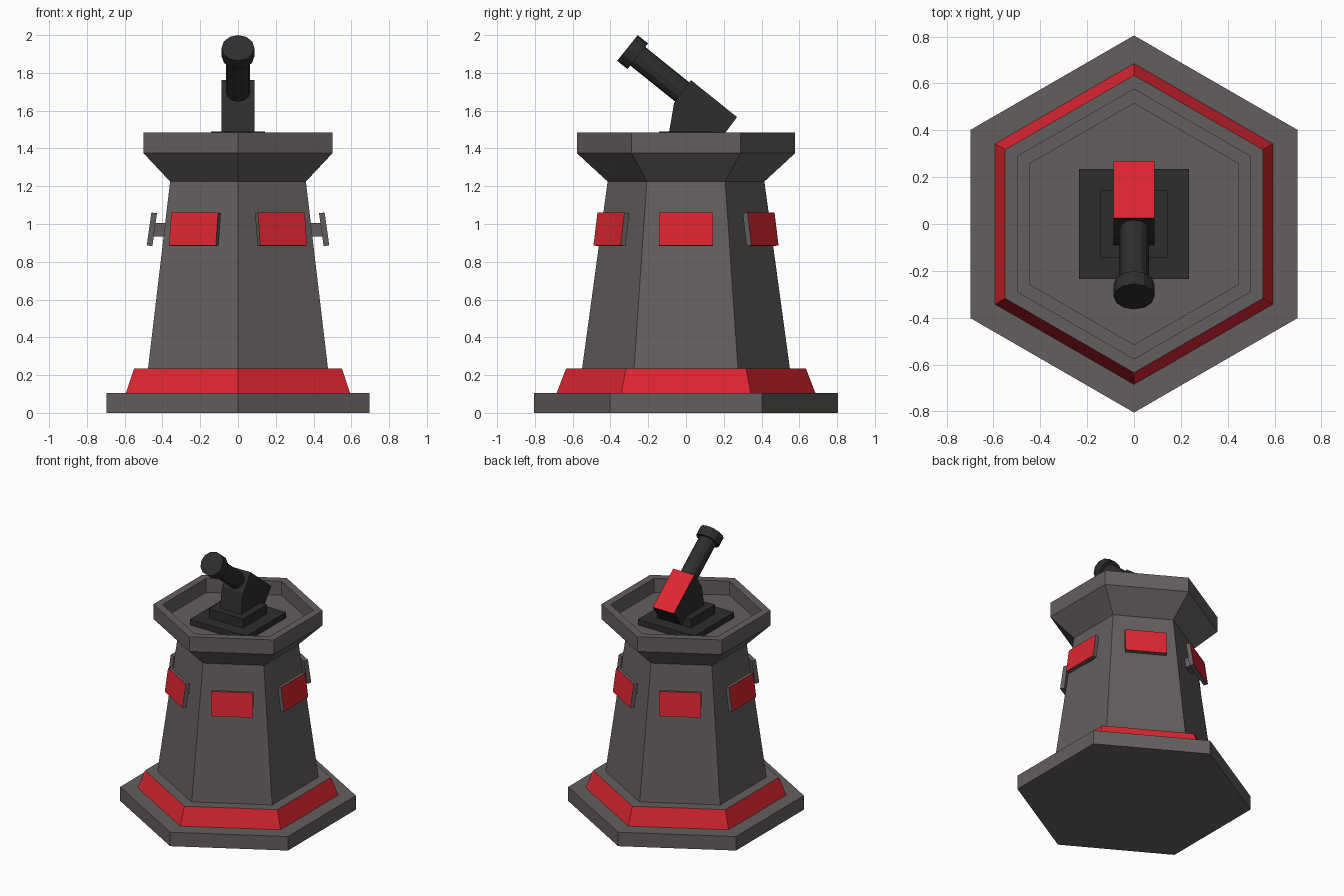
import bpy, bmesh, math
from mathutils import Matrix, Vector

if "Cube" in bpy.data.objects:
    bpy.data.objects.remove(bpy.data.objects["Cube"], do_unlink=True)


def material(name, rgb):
    m = bpy.data.materials.new(name)
    m.use_nodes = True
    m.diffuse_color = (*rgb, 1)
    bsdf = next(n for n in m.node_tree.nodes if n.type == "BSDF_PRINCIPLED")
    bsdf.inputs["Base Color"].default_value = (*rgb, 1)
    return m


GREY = material("stone grey", (0.13, 0.114, 0.114))
RED = material("signal red", (0.72, 0.019, 0.03))
DARK = material("gunmetal", (0.027, 0.027, 0.027))


def finish(name, bm, mats, rule=None):
    """Turn a bmesh into an object; rule picks the faces of the second material."""
    bmesh.ops.recalc_face_normals(bm, faces=bm.faces)
    bm.normal_update()
    for f in bm.faces:
        f.material_index = int(bool(rule and rule(f)))
    mesh = bpy.data.meshes.new(name)
    bm.to_mesh(mesh)
    bm.free()
    for m in mats:
        mesh.materials.append(m)
    ob = bpy.data.objects.new(name, mesh)
    bpy.context.scene.collection.objects.link(ob)
    return ob


def hex_stack(name, profile, mats, rule=None):
    """Six-sided solid through (radius, height) rings, capped at both ends."""
    bm = bmesh.new()
    angles = [math.radians(90 + 60 * k) for k in range(6)]
    rings = [[bm.verts.new((r * math.cos(a), r * math.sin(a), z)) for a in angles]
             for r, z in profile]
    for low, high in zip(rings, rings[1:]):
        for i in range(6):
            j = (i + 1) % 6
            bm.faces.new((low[i], low[j], high[j], high[i]))
    bm.faces.new(rings[0])
    bm.faces.new(rings[-1])
    return finish(name, bm, mats, rule)


def box(name, size, matrix, mats, rule=None):
    bm = bmesh.new()
    bmesh.ops.create_cube(bm, size=1, matrix=matrix @ Matrix.Diagonal((*size, 1)))
    return finish(name, bm, mats, rule)


def rod(name, start, end, radius):
    """Twelve-sided cylinder between two points."""
    start, end = Vector(start), Vector(end)
    axis = end - start
    turn = axis.to_track_quat("Z", "Y").to_matrix().to_4x4()
    bm = bmesh.new()
    bmesh.ops.create_cone(bm, cap_ends=True, segments=12, radius1=radius, radius2=radius,
                          depth=axis.length,
                          matrix=Matrix.Translation((start + end) / 2) @ turn)
    return finish(name, bm, [DARK])


# Tower
hex_stack("base_slab", [(0.805, 0), (0.805, 0.105)], [GREY])
hex_stack("base_skirt", [(0.685, 0.105), (0.635, 0.235)], [GREY, RED],
          lambda f: abs(f.normal.z) < 0.9)
hex_stack("tower_shaft", [(0.55, 0.235), (0.415, 1.225)], [GREY])
hex_stack("parapet", [(0.415, 1.225), (0.578, 1.375), (0.578, 1.485),
                      (0.515, 1.485), (0.515, 1.38)], [GREY])

# Panels on brackets, one per tower face
for k in range(6):
    spin = Matrix.Rotation(math.radians(60 * k), 4, "Z")
    outward = spin @ Vector((1, 0, 0))
    tilt = Matrix.Rotation(math.radians(-8), 4, "Y")
    box(f"panel_bracket_{k + 1}", (0.1, 0.1, 0.072),
        spin @ Matrix.Translation((0.4, 0, 0.97)), [GREY])
    box(f"panel_{k + 1}", (0.03, 0.286, 0.176),
        spin @ Matrix.Translation((0.456, 0, 0.972)) @ tilt, [GREY, RED],
        lambda f: f.normal.dot(outward) > 0.9)

# Gun mount
box("mount_plate", (0.47, 0.47, 0.045), Matrix.Translation((0, 0, 1.4)), [DARK])
box("mount_step", (0.285, 0.285, 0.07), Matrix.Translation((0, 0, 1.455)), [DARK])

# Gun body: side profile pushed across x, with a red sloping top
side = [(-0.09, 1.485), (-0.063, 1.64), (0.026, 1.762),
        (0.27, 1.566), (0.18, 1.445), (0.12, 1.485)]
bm = bmesh.new()
left, right = [[bm.verts.new((x, y, z)) for y, z in side] for x in (0.088, -0.088)]
bm.faces.new(left)
bm.faces.new(right)
for i in range(len(side)):
    j = (i + 1) % len(side)
    bm.faces.new((left[i], left[j], right[j], right[i]))
finish("gun_body", bm, [DARK, RED], lambda f: f.normal.z > 0.5 and f.normal.y > 0.3)

# Barrel and muzzle along one raised axis
muzzle = Vector((0, -0.31, 1.932))
aim = Vector((0, 0.78, -0.627)).normalized()
rod("barrel", muzzle + aim * 0.03, muzzle + aim * 0.42, 0.063)
rod("muzzle_ring", muzzle, muzzle + aim * 0.07, 0.087)
